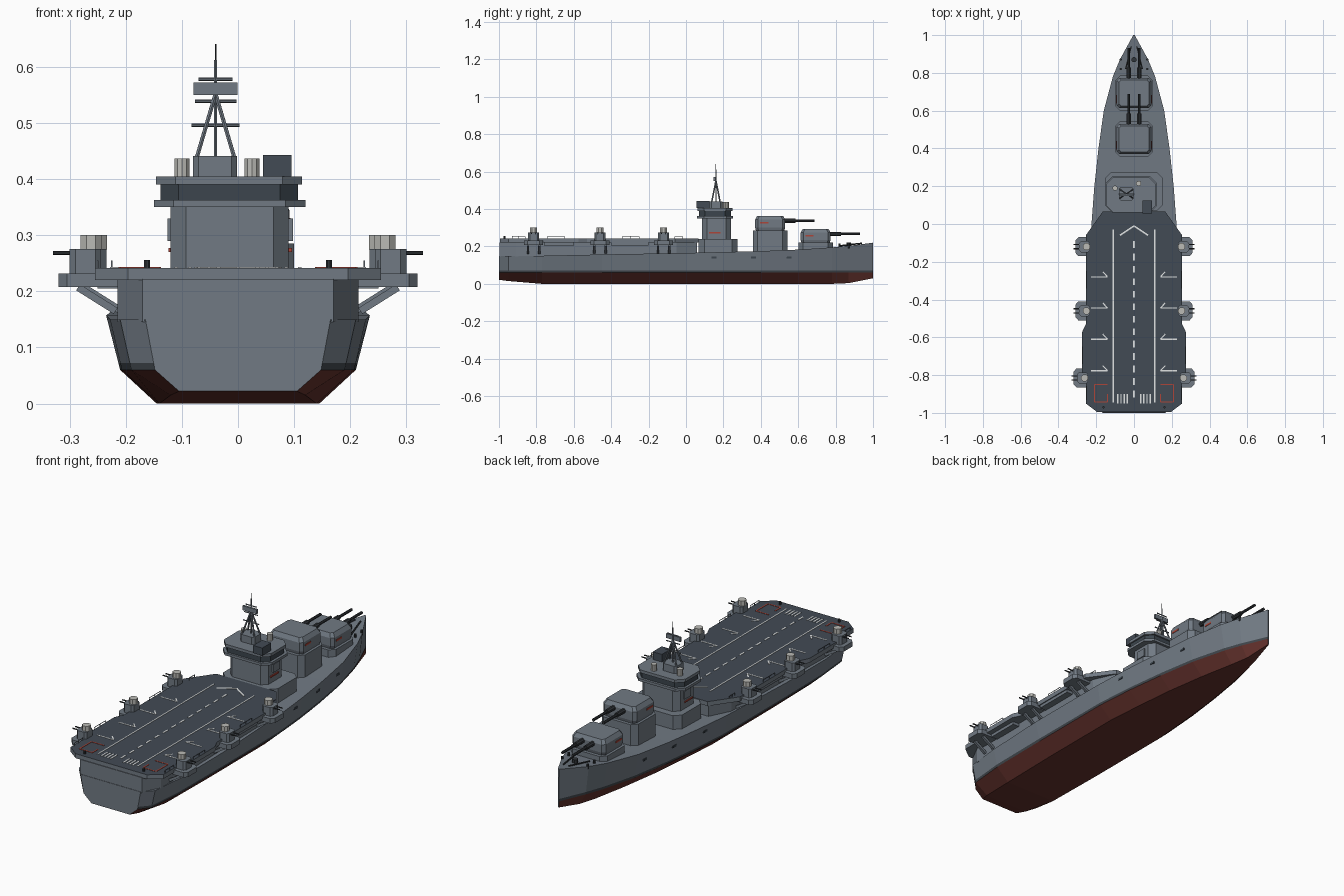
import bpy, bmesh, math
from mathutils import Vector

cube = bpy.data.objects.get("Cube")
if cube:
    bpy.data.objects.remove(cube)


def material(name, r, g, b):
    m = bpy.data.materials.new(name)
    m.use_nodes = True
    m.diffuse_color = (r, g, b, 1)
    m.node_tree.nodes["Principled BSDF"].inputs["Base Color"].default_value = (r, g, b, 1)
    return m


GREY = material("hull_grey", .165, .195, .23)
DECK = material("deck_dark", .055, .07, .09)
RED = material("antifouling_red", .13, .032, .026)
BOOT = material("waterline_dark", .05, .06, .07)
GLASS = material("window_dark", .045, .06, .075)
WHITE = material("marking_white", .75, .77, .77)
MARK = material("marking_red", .42, .06, .04)
LIGHT = material("pale_grey", .5, .5, .47)
GUN = material("gunmetal", .03, .035, .04)


def finish(name, bm, *mats):
    bmesh.ops.recalc_face_normals(bm, faces=bm.faces)
    mesh = bpy.data.meshes.new(name)
    bm.to_mesh(mesh)
    bm.free()
    for m in mats:
        mesh.materials.append(m)
    ob = bpy.data.objects.new(name, mesh)
    bpy.context.collection.objects.link(ob)
    return ob


def loft(bm, rings, closed=True):
    rows = [[bm.verts.new(p) for p in ring] for ring in rings]
    n = len(rows[0])
    for a, b in zip(rows, rows[1:]):
        for i in range(n if closed else n - 1):
            j = (i + 1) % n
            bm.faces.new((a[i], a[j], b[j], b[i]))
    return bm.faces.new(rows[0]), bm.faces.new(rows[-1])


def prism(name, outline, levels, mat, top=None):
    """Stack an outline at levels of (z, scale), scaled about its centre."""
    bm = bmesh.new()
    xs, ys = zip(*outline)
    cx, cy = (min(xs) + max(xs)) / 2, (min(ys) + max(ys)) / 2
    rings = [[(cx + (x - cx) * s, cy + (y - cy) * s, z) for x, y in outline] for z, s in levels]
    cap = loft(bm, rings)[1]
    if top:
        cap.material_index = 1
    return finish(name, bm, mat, *([top] if top else []))


def rect(x0, x1, y0, y1, c=0):
    if not c:
        return [(x0, y0), (x1, y0), (x1, y1), (x0, y1)]
    return [(x0 + c, y0), (x1 - c, y0), (x1, y0 + c), (x1, y1 - c),
            (x1 - c, y1), (x0 + c, y1), (x0, y1 - c), (x0, y0 + c)]


def block(name, x0, x1, y0, y1, z0, z1, mat, c=0):
    x0, x1 = min(x0, x1), max(x0, x1)
    return prism(name, rect(x0, x1, y0, y1, c), [(z0, 1), (z1, 1)], mat)


def tube(name, a, b, r, mat, sides=8):
    a, b = Vector(a), Vector(b)
    q = (b - a).to_track_quat('Z', 'Y')
    ring = [q @ Vector((r * math.cos(t), r * math.sin(t), 0))
            for t in (math.tau * (i + .5) / sides for i in range(sides))]
    bm = bmesh.new()
    loft(bm, [[a + p for p in ring], [b + p for p in ring]])
    return finish(name, bm, mat)


def mirrored(half):
    return half + [(-x, y) for x, y in reversed(half)]


def stripe(name, a, b, w, mat):
    """Thin painted plate on the flight deck from a to b."""
    a, b = Vector(a), Vector(b)
    n = (b - a).normalized().orthogonal() * w / 2
    prism(name, [a - n, b - n, b + n, a + n], [(.241, 1), (.2435, 1)], mat)


# Hull stations: y, keel z, keel half, waterline half, deck half, deck z
STATIONS = [(-1, .022, .105, .148, .165, .15), (-.95, .015, .12, .19, .21, .15),
            (-.77, 0, .14, .207, .228, .15), (-.45, 0, .145, .21, .235, .157),
            (0, 0, .145, .21, .225, .165), (.2, 0, .13, .195, .21, .17),
            (.4, 0, .11, .17, .188, .175), (.6, 0, .08, .137, .16, .183),
            (.78, 0, .045, .09, .112, .195), (.87, .004, .025, .058, .075, .203),
            (1, .03, .002, .003, .004, .22)]
WL, BT = .06, .072


def section(s):
    y, kz, kh, wh, dh, dz = s
    bh = wh + (dh - wh) * (BT - WL) / (dz - WL)
    right = [(kh, y, kz), (wh, y, WL), (bh, y, BT), (dh, y, dz)]
    return right + [(-x, yy, z) for x, yy, z in reversed(right)]


bm = bmesh.new()
stern, bow = loft(bm, [section(s) for s in STATIONS])
for f in bm.faces:
    z = [v.co.z for v in f.verts]
    if f is not stern and max(z) < WL + .001:
        f.material_index = 1
    elif f is not stern and max(z) < BT + .001:
        f.material_index = 2
finish("hull", bm, GREY, RED, BOOT)


def hull_half(y, z):
    for a, b in zip(STATIONS, STATIONS[1:]):
        if a[0] <= y <= b[0]:
            w, d, top = (a[i] + (b[i] - a[i]) * (y - a[0]) / (b[0] - a[0]) for i in (3, 4, 5))
            return w + (d - w) * (z - WL) / (top - WL)


# Hangar block and flight deck
prism("hangar", mirrored([(.17, -.998), (.215, -.91), (.215, -.05), (.165, .06)]),
      [(.145, 1), (.222, 1)], GREY)
prism("flight_deck", mirrored([(.196, -.995), (.255, -.95), (.255, -.82), (.276, -.795),
                               (.276, -.575), (.255, -.53), (.255, -.06), (.165, .066)]),
      [(.22, 1), (.242, 1)], GREY, DECK)

# Flight deck markings
for i in range(13):
    y = -.09 - i * .066
    stripe("centre_dash", (0, y), (0, y - .036), .008, WHITE)
for s in (-1, 1):
    stripe("runway_edge", (s * .11, -.03), (s * .11, -.945), .006, WHITE)
    stripe("chevron", (0, -.01), (s * .075, -.06), .008, WHITE)
    for x in (.035, .052, .069, .086):
        stripe("threshold_bar", (s * x, -.9), (s * x, -.95), .007, WHITE)
    for y in (-.28, -.445, -.61, -.777):
        stripe("parking_line", (s * .14, y), (s * .228, y), .006, WHITE)
        stripe("parking_tick", (s * .14, y), (s * .165, y + .027), .006, WHITE)
    stripe("lift_side", (s * .21, -.85), (s * .21, -.943), .006, MARK)
    stripe("lift_front", (s * .14, -.85), (s * .21, -.85), .006, MARK)
    stripe("lift_back", (s * .14, -.943), (s * .21, -.943), .006, MARK)
    stripe("lift_inner", (s * .14, -.9), (s * .14, -.943), .006, MARK)

# Side guns on bracketed sponsons
for s in (-1, 1):
    for y, off in ((-.12, -.01), (-.46, -.01), (-.815, 0)):
        def X(v):
            return s * (v + off)
        prism("sponson", [(X(.21), y - .05), (X(.305), y - .05), (X(.32), y - .033),
                          (X(.32), y + .033), (X(.305), y + .05), (X(.21), y + .05)],
              [(.208, 1), (.232, 1)], GREY)
        block("gun_mount", X(.244), X(.3), y - .03, y + .03, .232, .275, GREY, .01)
        tube("gun_cap", (X(.262), y, .275), (X(.262), y, .3), .02, LIGHT)
        for d in (-.011, .011):
            tube("light_barrel", (X(.28), y + d, .268), (X(.33), y + d, .268), .0035, GUN, 6)
        for d in (-.03, .03):
            tube("brace", (X(.285), y + d, .207), (X(.218), y + d, .165), .009, GREY, 4)

# Deck edge rails, bollards and hull ports
for s in (-1, 1):
    for y0, y1 in ((-.93, -.86), (-.74, -.65), (-.34, -.25), (-.06, -.02)):
        x = s * (.272 if y0 == -.74 else .25 if y0 < -.1 else .225)
        tube("rail", (x, y0, .254), (x, y1, .254), .0015, GREY, 4)
        for y in (y0, (y0 + y1) / 2, y1):
            tube("rail_post", (x, y, .24), (x, y, .254), .0015, GREY, 4)
    for y0, y1 in ((-.76, -.6), (-.4, -.2)):
        block("gallery", s * .21, s * .25, y0, y1, .205, .222, GREY)
    tube("stern_bollard", (s * .162, -.97, .24), (s * .162, -.97, .256), .006, GUN)
    for y in (.82, .87):
        tube("bow_bollard", (s * .07, y, .19), (s * .07, y, .215), .006, GUN)
    tube("anchor_chain", (s * .045, .82, .203), (s * .015, .94, .217), .004, GUN, 6)
    for y in (.15, .36, .55):
        x = hull_half(y, .14)
        block("hull_port", s * (x - .01), s * (x + .003), y - .013, y + .013, .135, .145, GLASS)
tube("capstan", (0, .87, .2), (0, .87, .222), .014, GUN)

# Twin gun turrets on barbettes
for y, roof, base in ((.45, .364, .285), (.693, .294, .22)):
    prism("barbette", rect(-.1, .1, y - .092, y + .092, .025), [(.165, 1), (base, 1)], GREY)
    prism("turret", rect(-.092, .092, y - .08, y + .08, .014),
          [(base, .95), (base + .015, 1), (roof - .02, 1), (roof, .86)], GREY)
    z = roof - .027
    for s in (-1, 1):
        block("turret_stripe", s * .089, s * .094, y - .055, y - .01, z - .015, z - .006, MARK)
        tube("barrel_sleeve", (s * .028, y + .07, z), (s * .028, y + .135, z), .012, GUN)
        tube("main_barrel", (s * .028, y + .13, z), (s * .028, y + .238, z), .007, GUN)

# Island: base, tower and bridge
CX = -.016
block("island_base", -.15, .15, .068, .275, .16, .24, GREY, .03)
block("tower", -.12, .09, .085, .24, .24, .352, GREY, .027)
block("bridge_platform", CX - .134, CX + .136, .06, .252, .35, .363, GREY, .035)
block("bridge_windows", CX - .122, CX + .123, .07, .24, .363, .391, GLASS, .032)
block("bridge_roof", CX - .13, CX + .13, .062, .248, .39, .405, GREY, .035)
block("director_box", .045, .095, .055, .125, .405, .443, DECK)
block("mast_base", -.08, -.002, .125, .195, .405, .441, GREY, .01)
for x, y in ((-.1, .19), (.025, .215)):
    tube("vent", (x, y, .405), (x, y, .437), .014, LIGHT, 10)
for x in (-.122, .092):
    block("tower_stripe", x - .002, x + .004, .122, .185, .27, .277, MARK)
    block("tower_locker", x - .004, x + .006, .14, .19, .29, .33, GREY)

# Tripod mast with yards and radar
MX, MY = -.04, .16
tube("mast_pole", (MX, MY, .44), (MX, MY, .612), .003, GREY, 6)
tube("mast_tip", (MX, MY, .61), (MX, MY, .641), .0015, GUN, 6)
for dx, dy in ((-.033, -.022), (.033, -.022), (-.033, .022), (.033, .022)):
    tube("mast_leg", (MX + dx, MY + dy, .44), (MX, MY, .552), .004, GREY, 6)
for z, w in ((.496, .043), (.539, .037), (.578, .03)):
    tube("yard", (MX - w, MY, z), (MX + w, MY, z), .003, GREY, 6)
block("radar", MX - .039, MX + .039, MY - .012, MY - .002, .55, .572, GREY)
